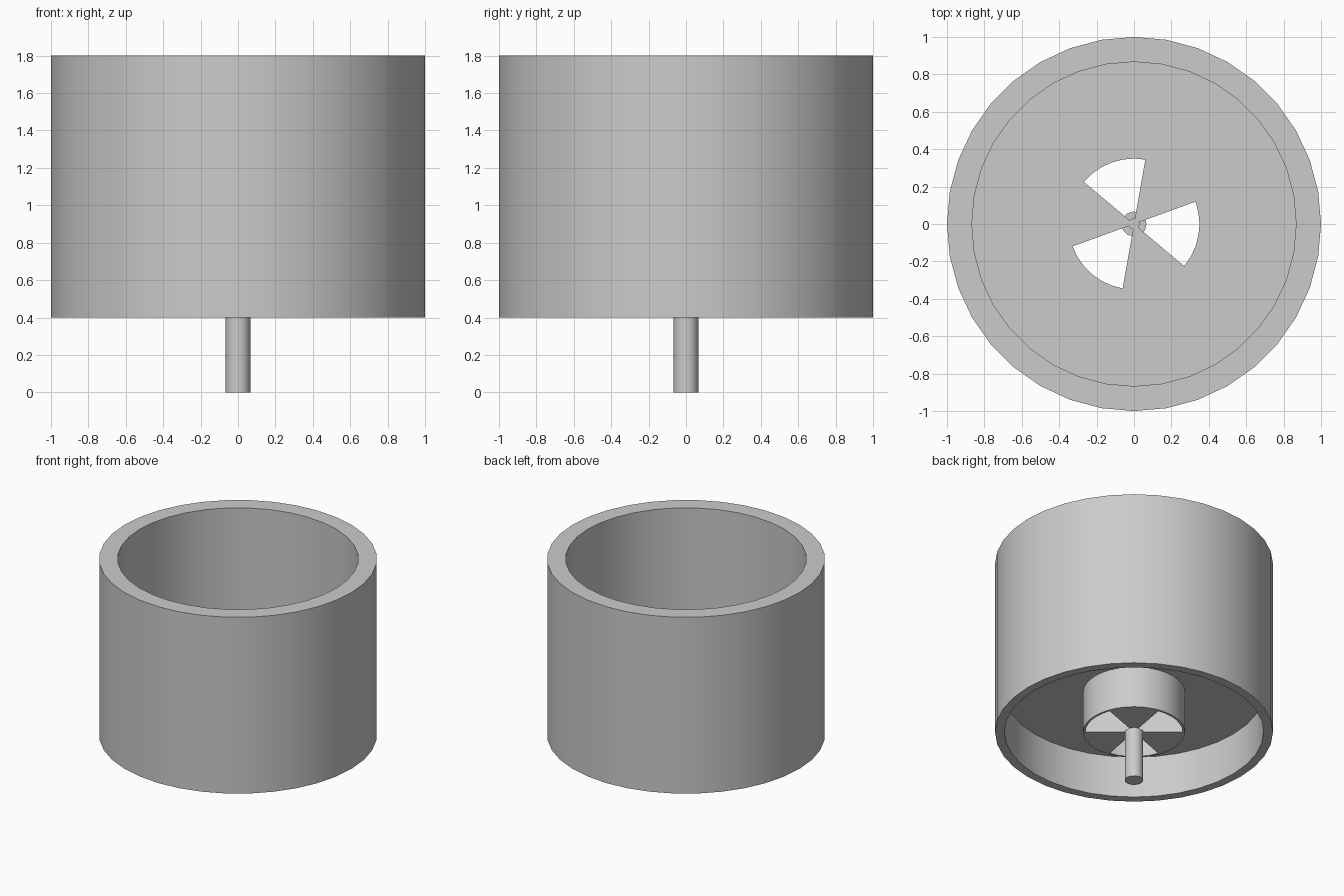
import bpy
import bmesh
from math import cos, sin, radians

cube = bpy.data.objects.get("Cube")
if cube:
    bpy.data.objects.remove(cube, do_unlink=True)

grey = bpy.data.materials.new("light_grey")
grey.use_nodes = True
colour = (0.6, 0.6, 0.6, 1)
grey.diffuse_color = colour
grey.node_tree.nodes["Principled BSDF"].inputs["Base Color"].default_value = colour

BASE, FLOOR, TOP = 0.40, 0.80, 1.80
CEILING = 0.73
BORE = 0.35


def finish(name, bm):
    bmesh.ops.recalc_face_normals(bm, faces=bm.faces)
    mesh = bpy.data.meshes.new(name)
    bm.to_mesh(mesh)
    bm.free()
    mesh.materials.append(grey)
    obj = bpy.data.objects.new(name, mesh)
    bpy.context.collection.objects.link(obj)
    bpy.ops.object.select_all(action='DESELECT')
    obj.select_set(True)
    bpy.context.view_layer.objects.active = obj
    bpy.ops.object.shade_smooth_by_angle(angle=radians(35))


def lathe(name, profile, sides):
    """Revolve a closed (radius, height) loop around z."""
    bm = bmesh.new()
    rings = []
    for i in range(sides):
        a = radians(360 * i / sides)
        rings.append([bm.verts.new((r * cos(a), r * sin(a), z)) for r, z in profile])
    for i in range(sides):
        a, b = rings[i - 1], rings[i]
        for j in range(len(profile)):
            bm.faces.new((a[j - 1], b[j - 1], b[j], a[j]))
    finish(name, bm)


def prism(name, outline, bottom, top):
    """Solid with a flat outline between two heights."""
    bm = bmesh.new()
    low = [bm.verts.new((x, y, bottom)) for x, y in outline]
    high = [bm.verts.new((x, y, top)) for x, y in outline]
    bm.faces.new(low[::-1])
    bm.faces.new(high)
    for i in range(len(outline)):
        bm.faces.new((low[i - 1], low[i], high[i], high[i - 1]))
    finish(name, bm)


def arc(radius, start, end, step):
    return [(radius * cos(radians(a)), radius * sin(radians(a)))
            for a in range(start, end + 1, step)]


# Drum: cup above, recess below with a round housing hanging in it
lathe("drum_body", [
    (1, BASE), (1, TOP), (0.867, TOP), (0.867, FLOOR),
    (BORE, FLOOR), (BORE, BASE), (0.367, BASE),
    (0.367, CEILING), (0.933, CEILING), (0.933, BASE)], 36)

# Three wedge spokes filling half of the housing bore
for i in range(3):
    start = 20 + 120 * i
    prism(f"spoke_{i + 1}", [(0, 0)] + arc(BORE, start, start + 60, 10), BASE, FLOOR)

# Hub joining the spokes, and the drive shaft below
prism("hub", arc(0.03, 0, 330, 30), BASE, FLOOR)
prism("drive_shaft", arc(0.067, 0, 330, 30), 0, BASE)
